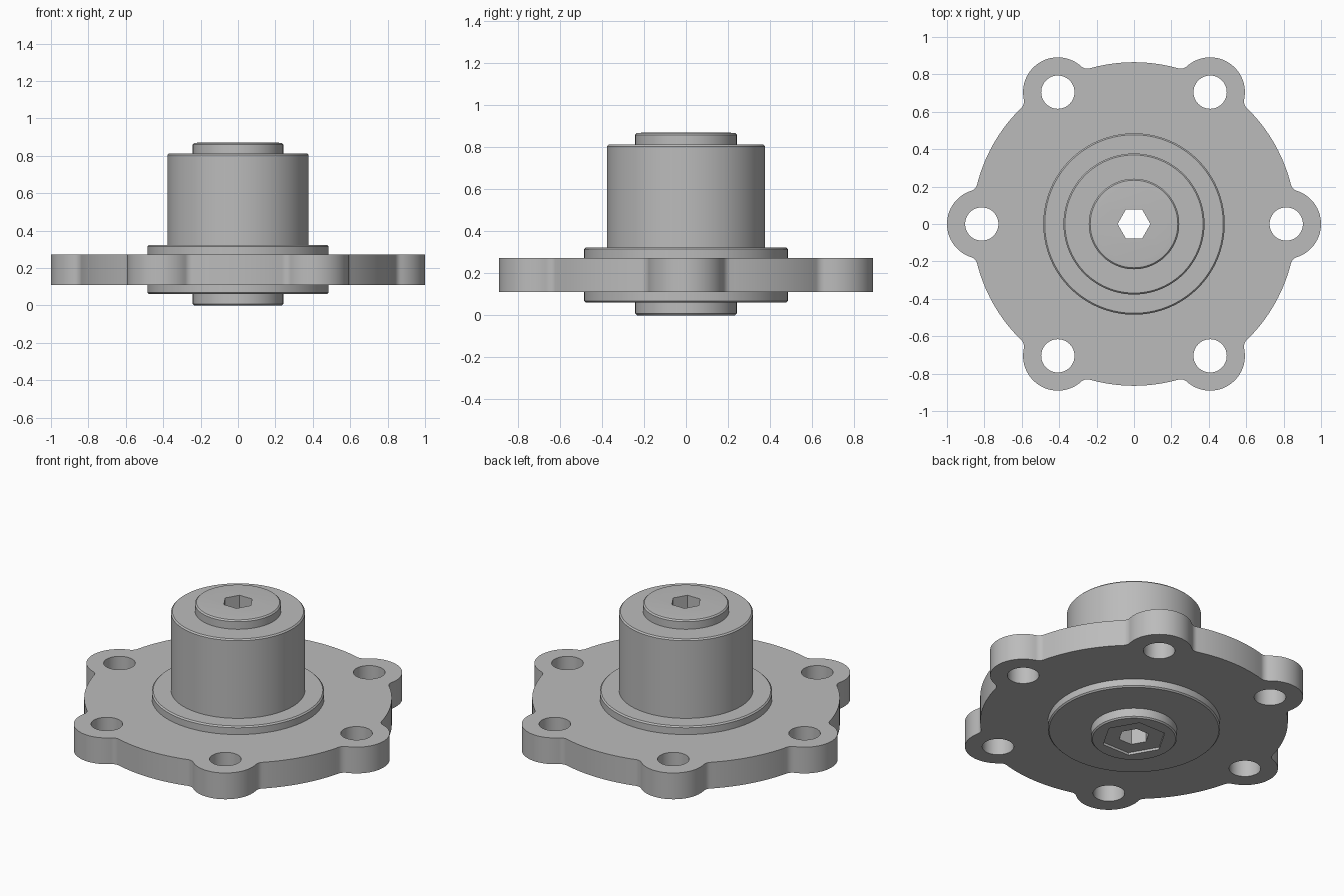
import bpy, bmesh, math
from mathutils import Vector

cube = bpy.data.objects.get("Cube")
if cube:
    bpy.data.objects.remove(cube, do_unlink=True)

steel = bpy.data.materials.new("grey_metal")
steel.use_nodes = True
GREY = (0.5, 0.5, 0.5, 1)
steel.diffuse_color = GREY
steel.node_tree.nodes["Principled BSDF"].inputs["Base Color"].default_value = GREY


def add_object(name, bm):
    bmesh.ops.recalc_face_normals(bm, faces=bm.faces)
    mesh = bpy.data.meshes.new(name)
    bm.to_mesh(mesh)
    bm.free()
    mesh.materials.append(steel)
    obj = bpy.data.objects.new(name, mesh)
    bpy.context.collection.objects.link(obj)
    return obj


def prism(name, outline, z0, z1):
    """Extrude a closed xy outline from z0 to z1."""
    bm = bmesh.new()
    face = bm.faces.new([bm.verts.new((p[0], p[1], z0)) for p in outline])
    ext = bmesh.ops.extrude_face_region(bm, geom=[face])
    top = [v for v in ext["geom"] if isinstance(v, bmesh.types.BMVert)]
    bmesh.ops.translate(bm, verts=top, vec=(0, 0, z1 - z0))
    return add_object(name, bm)


def arc(centre, radius, a0, a1, n):
    return [Vector((centre[0] + radius * math.cos(a0 + (a1 - a0) * i / n),
                    centre[1] + radius * math.sin(a0 + (a1 - a0) * i / n)))
            for i in range(n + 1)]


def circle(centre, radius, n):
    return arc(centre, radius, 0, math.tau, n)[:-1]


def lathe(name, profile, n=128):
    """Revolve an (r, z) profile about z and cap both ends."""
    bm = bmesh.new()
    rings = [[bm.verts.new((p.x, p.y, z)) for p in circle((0, 0), r, n)]
             for r, z in profile]
    for a, b in zip(rings, rings[1:]):
        for i in range(n):
            j = (i + 1) % n
            bm.faces.new((a[i], a[j], b[j], b[i]))
    bm.faces.new(rings[0])
    bm.faces.new(rings[-1])
    return add_object(name, bm)


def cut(target, cutters):
    for c in cutters:
        mod = target.modifiers.new("cut", "BOOLEAN")
        mod.operation = "DIFFERENCE"
        mod.solver = "EXACT"
        mod.object = c
    bpy.context.view_layer.objects.active = target
    for mod in list(target.modifiers):
        bpy.ops.object.modifier_apply(modifier=mod.name)
    for c in cutters:
        bpy.data.objects.remove(c, do_unlink=True)


def smooth(obj):
    bpy.ops.object.select_all(action="DESELECT")
    obj.select_set(True)
    bpy.context.view_layer.objects.active = obj
    bpy.ops.object.shade_smooth_by_angle(angle=math.radians(25))


# Flange: a disc with six filleted ears
R, EAR_AT, EAR, FIL = 0.865, 0.814, 0.186, 0.05
a, b, c = R + FIL, EAR + FIL, EAR_AT
fil_ang = math.acos((a * a + c * c - b * b) / (2 * a * c))
fil = Vector((a * math.cos(fil_ang), a * math.sin(fil_ang)))
ear_ang = math.atan2(fil.y, fil.x - c)
STEP = math.tau / 6
sector = arc((c, 0), EAR, -ear_ang, ear_ang, 32)
sector += arc(fil, FIL, ear_ang - math.pi, fil_ang - math.pi, 8)[1:]
sector += arc((0, 0), R, fil_ang, STEP - fil_ang, 20)[1:]
back = arc(fil, FIL, fil_ang - math.pi, ear_ang - math.pi, 8)
mirrored = [Vector((p.x, -p.y)) for p in back]
turn = lambda p, t: Vector((p.x * math.cos(t) - p.y * math.sin(t),
                            p.x * math.sin(t) + p.y * math.cos(t)))
sector += [turn(p, STEP) for p in mirrored[1:-1]]
outline = [turn(p, k * STEP) for k in range(6) for p in sector]
flange = prism("mounting_flange", outline, 0.11, 0.273)

# Bolt holes and the central bore that seats the hub
cutters = [prism("hole_cutter", circle(turn(Vector((c, 0)), k * STEP), 0.089, 48), 0, 0.5)
           for k in range(6)]
cutters.append(prism("bore_cutter", circle((0, 0), 0.4, 64), 0, 0.5))
cut(flange, cutters)
smooth(flange)

# Stepped hub with small chamfers on each shoulder
CH = 0.008
profile = [(0.242 - CH, 0), (0.242, CH), (0.242, 0.06),
           (0.485 - CH, 0.06), (0.485, 0.06 + CH), (0.485, 0.323 - CH),
           (0.485 - CH, 0.323), (0.377, 0.323), (0.377, 0.813 - CH),
           (0.377 - CH, 0.813), (0.242, 0.813), (0.242, 0.868 - CH),
           (0.242 - CH, 0.868), (0.2, 0.871)]
hub = lathe("stepped_hub", profile)

# Hexagonal through hole and shallow hexagonal recess underneath
cut(hub, [prism("hex_hole_cutter", circle((0, 0), 0.088, 6), -0.5, 1.5),
          prism("hex_recess_cutter", circle((0, 0), 0.184, 6), -0.5, 0.015)])
smooth(hub)
